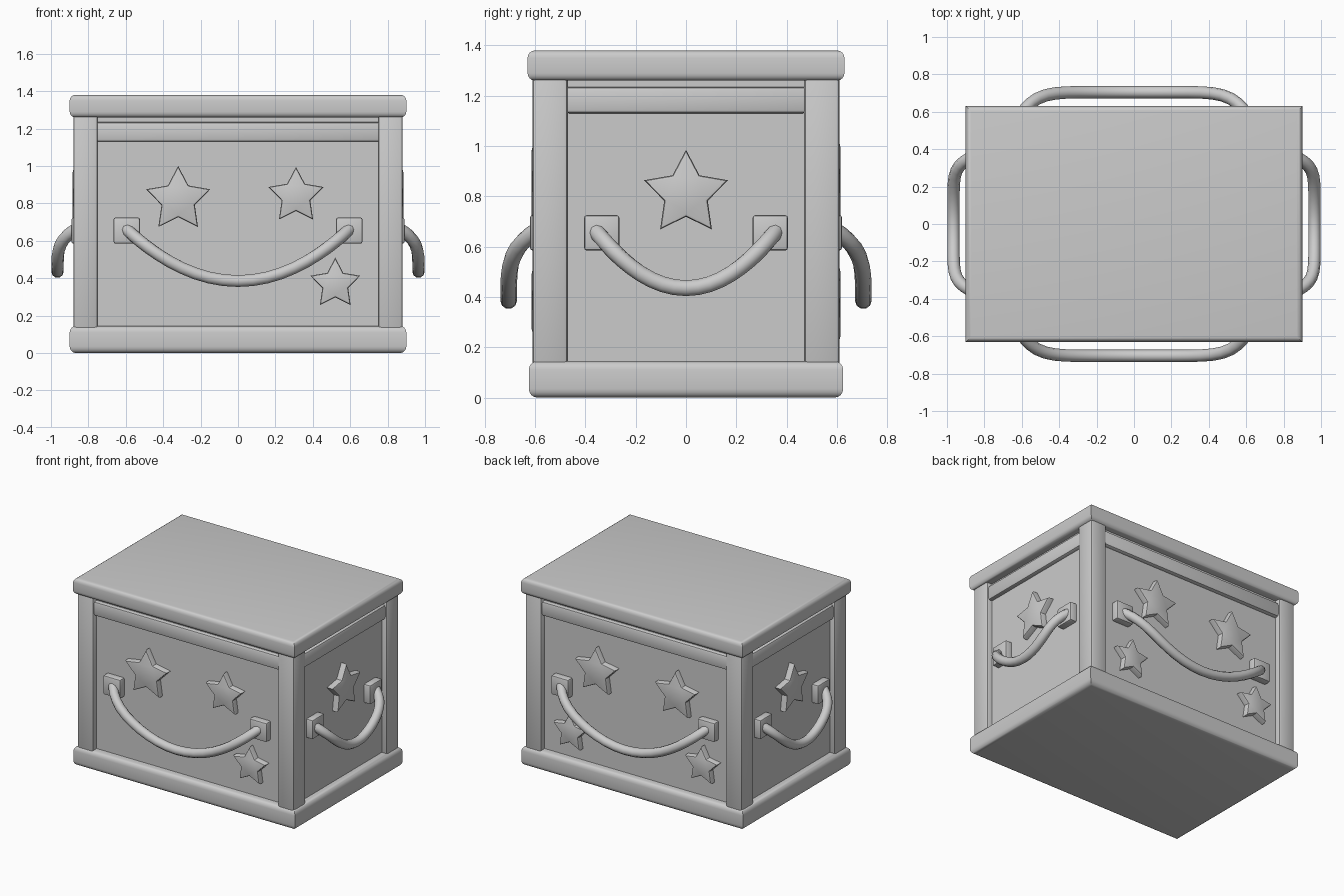
import bpy, bmesh
from math import sin, cos, pi
from mathutils import Matrix, Vector

cube = bpy.data.objects.get("Cube")
if cube:
    bpy.data.objects.remove(cube, do_unlink=True)

grey = bpy.data.materials.new("light grey")
grey.use_nodes = True
grey.diffuse_color = (0.6, 0.6, 0.6, 1)
grey.node_tree.nodes["Principled BSDF"].inputs["Base Color"].default_value = (0.6, 0.6, 0.6, 1)


def finish(bm, name, matrix=Matrix()):
    """Turn a bmesh into a smooth-shaded object with crisp edges."""
    bmesh.ops.recalc_face_normals(bm, faces=bm.faces)
    bm.transform(matrix)
    mesh = bpy.data.meshes.new(name)
    bm.to_mesh(mesh)
    bm.free()
    mesh.materials.append(grey)
    obj = bpy.data.objects.new(name, mesh)
    bpy.context.collection.objects.link(obj)
    bpy.ops.object.select_all(action='DESELECT')
    obj.select_set(True)
    bpy.context.view_layer.objects.active = obj
    bpy.ops.object.shade_smooth_by_angle(angle=0.7)
    return obj


def box(name, low, high, bevel=0.0, segments=2, horizontal=False, matrix=Matrix()):
    """Box between two corners, optionally rounding only the level edges."""
    low, high = Vector(low), Vector(high)
    bm = bmesh.new()
    bmesh.ops.create_cube(bm, size=1)
    for v in bm.verts:
        v.co = Vector([(low[i] + high[i]) / 2 + v.co[i] * (high[i] - low[i]) for i in range(3)])
    if bevel:
        edges = [e for e in bm.edges
                 if not horizontal or abs(e.verts[0].co.z - e.verts[1].co.z) < 0.001]
        bmesh.ops.bevel(bm, geom=edges, offset=bevel, segments=segments,
                        profile=0.5, affect='EDGES')
    return finish(bm, name, matrix)


def star(name, u, z, radius, depth, matrix):
    """Five-pointed plate standing out from a panel, softened on its front rim."""
    bm = bmesh.new()
    ring = []
    for i in range(10):
        r = radius if i % 2 == 0 else radius * 0.52
        a = pi / 2 + i * pi / 5
        ring.append(bm.verts.new((u + r * cos(a), -depth + 0.01, z + r * sin(a))))
    base = bm.faces.new(ring)
    out = bmesh.ops.extrude_face_region(bm, geom=[base])
    front = [v for v in out["geom"] if isinstance(v, bmesh.types.BMVert)]
    for v in front:
        v.co.y -= 0.055
    rim = [e for e in bm.edges if all(v in front for v in e.verts)]
    bmesh.ops.bevel(bm, geom=rim, offset=0.012, segments=2, profile=0.5, affect='EDGES')
    finish(bm, name, matrix)


def handle(name, half, top, drop, start, reach, radius, matrix):
    """Sagging round bar that leaves its mounts and hangs clear of the panel."""
    steps, sides = 24, 10
    path = []
    for i in range(steps + 1):
        t = sin(pi / 2 * (2 * i / steps - 1))
        path.append(Vector((half * t,
                            -start - (reach - start) * (1 - abs(t) ** 8),
                            top - drop * (1 - t * t))))
    bm = bmesh.new()
    rings = []
    for i, p in enumerate(path):
        tangent = (path[min(i + 1, steps)] - path[max(i - 1, 0)]).normalized()
        side = tangent.cross(Vector((0, 0, 1))).normalized()
        up = side.cross(tangent)
        rings.append([bm.verts.new(p + radius * (side * cos(k * 2 * pi / sides)
                                                 + up * sin(k * 2 * pi / sides)))
                      for k in range(sides)])
    for a, b in zip(rings, rings[1:]):
        for k in range(sides):
            n = (k + 1) % sides
            bm.faces.new((a[k], a[n], b[n], b[k]))
    bm.faces.new(rings[0])
    bm.faces.new(rings[-1])
    finish(bm, name, matrix)


# Main body: plinth, recessed core and overhanging lid
box("plinth", (-0.9, -0.625, 0), (0.9, 0.625, 0.145), 0.035, 4, True)
box("panel_core", (-0.84, -0.57, 0.1), (0.84, 0.57, 1.3))
box("lid", (-0.9, -0.63, 1.26), (0.9, 0.63, 1.38), 0.03, 4, True)

# Corner posts
for sx in (-1, 1):
    for sy in (-1, 1):
        x, y = sorted((sx * 0.75, sx * 0.88)), sorted((sy * 0.47, sy * 0.61))
        box("corner_post", (x[0], y[0], 0.1), (x[1], y[1], 1.28), 0.015)

# Stars per face as (across, height, radius)
front_stars = [(-0.32, 0.82, 0.18), (0.31, 0.84, 0.155), (0.52, 0.37, 0.14)]
back_stars = [(-0.31, 0.84, 0.175), (0.34, 0.84, 0.175), (-0.52, 0.34, 0.14), (0.55, 0.38, 0.14)]
side_stars = [(0, 0.81, 0.175)]

# Each face: name, turn in quarter circles, panel depth, half opening,
# mount position, handle half width, sag, reach, stars
faces = [
    ("front", 0, 0.57, 0.75, 0.595, 0.6, 0.28, 0.705, front_stars),
    ("left", 1, 0.84, 0.47, 0.335, 0.36, 0.23, 0.965, side_stars),
    ("back", 2, 0.57, 0.75, 0.595, 0.6, 0.28, 0.705, back_stars),
    ("right", 3, 0.84, 0.47, 0.335, 0.36, 0.23, 0.965, side_stars),
]
for label, turn, depth, opening, mount, half, drop, reach, stars in faces:
    m = Matrix.Rotation(turn * pi / 2, 4, 'Z')
    # Rail under the lid, with a narrow slit above it
    box(label + "_top_rail", (-opening - 0.01, -depth - 0.03, 1.13),
        (opening + 0.01, -depth + 0.03, 1.235), 0.015, matrix=m)
    # Square handle mounts
    for s in (-1, 1):
        box(label + "_handle_mount", (s * mount - 0.07, -depth - 0.05, 0.585),
            (s * mount + 0.07, -depth + 0.02, 0.725), 0.01, matrix=m)
    handle(label + "_handle", half, 0.665, drop, depth + 0.02, reach, 0.033, m)
    for u, z, r in stars:
        star(label + "_star", u, z, r, depth, m)
